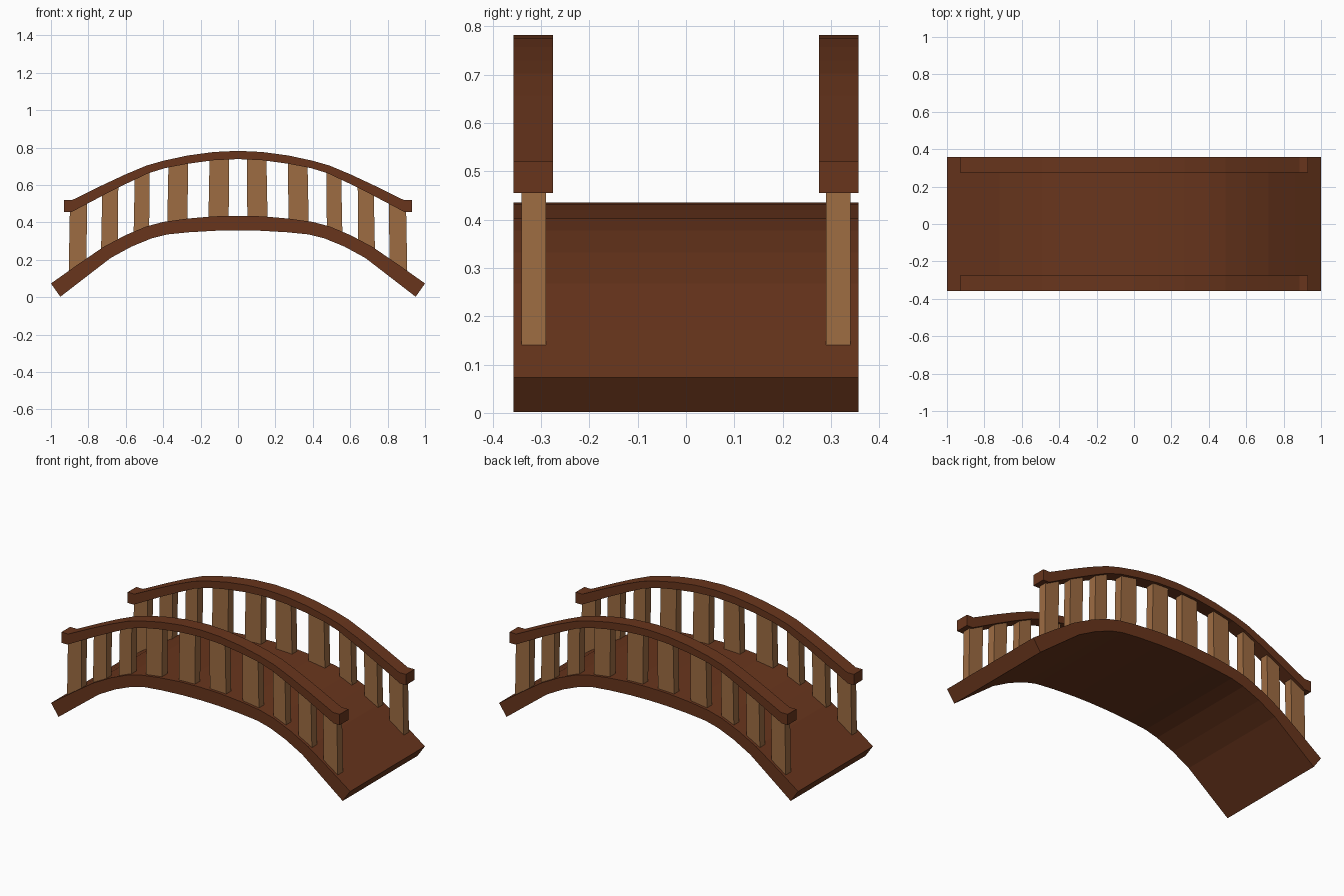
import bpy, bmesh

if "Cube" in bpy.data.objects:
    bpy.data.objects.remove(bpy.data.objects["Cube"])


def material(name, rgb):
    m = bpy.data.materials.new(name)
    m.diffuse_color = (*rgb, 1)
    m.use_nodes = True
    m.node_tree.nodes["Principled BSDF"].inputs["Base Color"].default_value = m.diffuse_color
    return m


DARK = material("dark_wood", (0.14, 0.036, 0.012))
LIGHT = material("light_wood", (0.34, 0.15, 0.055))


def make(name, bm, mat):
    bmesh.ops.recalc_face_normals(bm, faces=bm.faces)
    me = bpy.data.meshes.new(name)
    bm.to_mesh(me)
    bm.free()
    me.materials.append(mat)
    ob = bpy.data.objects.new(name, me)
    bpy.context.collection.objects.link(ob)
    return ob


def mirrored(half):
    """Right half of a profile (centre outwards) -> full left to right."""
    return [(-x, z) for x, z in reversed(half[1:])] + half


def strip(name, top, bottom, y0, y1, mat):
    """Solid arched strip with matching top and bottom profiles."""
    bm = bmesh.new()
    rings = []
    for (xt, zt), (xb, zb) in zip(mirrored(top), mirrored(bottom)):
        rings.append([bm.verts.new(c) for c in
                      ((xt, y0, zt), (xt, y1, zt), (xb, y1, zb), (xb, y0, zb))])
    for a, b in zip(rings, rings[1:]):
        for i in range(4):
            j = (i + 1) % 4
            bm.faces.new((a[i], a[j], b[j], b[i]))
    bm.faces.new(rings[0])
    bm.faces.new(rings[-1])
    return make(name, bm, mat)


def height(profile, x):
    x = abs(x)
    for (xa, za), (xb, zb) in zip(profile, profile[1:]):
        if x <= xb:
            return za + (zb - za) * (x - xa) / (xb - xa)
    return profile[-1][1]


# Arched deck
deck_top = [(0, .435), (.13, .432), (.27, .42), (.40, .402), (.49, .378),
            (.60, .332), (.72, .268), (.86, .172), (1.0, .073)]
deck_bot = [(0, .357), (.12, .355), (.26, .347), (.38, .335), (.46, .315),
            (.57, .27), (.68, .21), (.81, .11), (.95, .002)]
strip("deck", deck_top, deck_bot, -.357, .357, DARK)

# Handrails with blunt end blocks
rail_top = [(0, .782), (.13, .776), (.27, .757), (.40, .729), (.49, .703),
            (.60, .657), (.72, .601), (.885, .52), (.93, .52)]
rail_bot = [(0, .738), (.13, .732), (.27, .713), (.39, .69), (.48, .662),
            (.59, .61), (.71, .55), (.89, .455), (.93, .455)]
for side, s in (("front", -1), ("back", 1)):
    y0, y1 = sorted((s * .275, s * .357))
    strip(side + "_handrail", rail_top, rail_bot, y0, y1, DARK)

    # Flat balusters, ends cut to follow the deck and rail
    bm = bmesh.new()
    for xa, xb in ((.05, .158), (.27, .378), (.475, .558), (.643, .732), (.81, .905)):
        for m in (-1, 1):
            pts = [(xa, height(deck_top, xa) - .01), (xb, height(deck_top, xb) - .002),
                   (xb - .006, height(rail_bot, xb) + .01),
                   (xa - .003, height(rail_bot, xa) + .01)]
            near = [bm.verts.new((m * x, s * .29, z)) for x, z in pts]
            far = [bm.verts.new((m * x, s * .34, z)) for x, z in pts]
            bm.faces.new(near)
            bm.faces.new(far)
            for i in range(4):
                j = (i + 1) % 4
                bm.faces.new((near[i], near[j], far[j], far[i]))
    make(side + "_balusters", bm, LIGHT)
